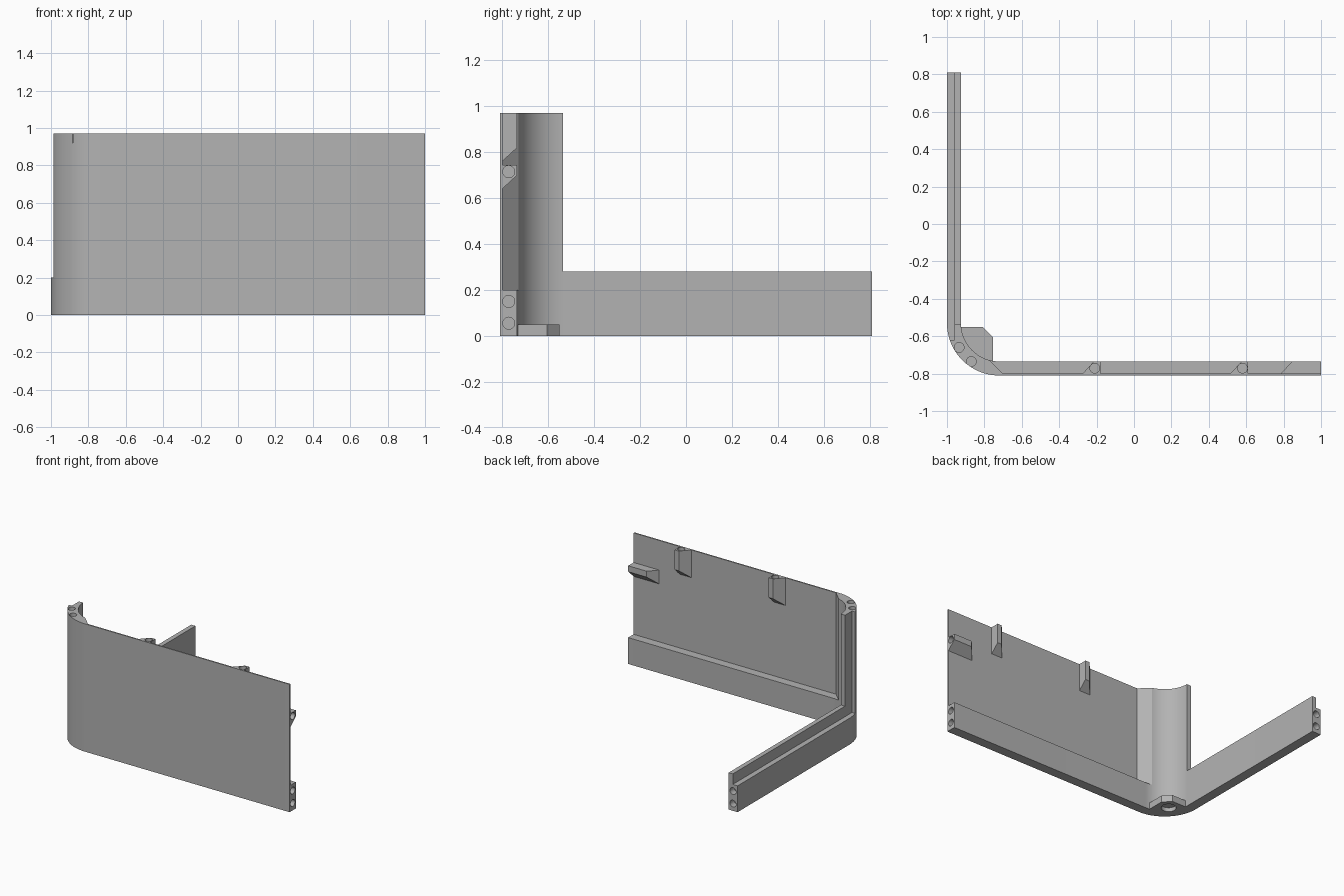
import bpy, bmesh
from math import sin, cos, pi
from mathutils import Vector, Matrix

if "Cube" in bpy.data.objects:
    bpy.data.objects.remove(bpy.data.objects["Cube"])

grey = bpy.data.materials.new("plain grey")
grey.use_nodes = True
colour = (0.45, 0.45, 0.45, 1)
grey.diffuse_color = colour
grey.node_tree.nodes["Principled BSDF"].inputs["Base Color"].default_value = colour

TOP, RAIL, LIP = 0.97, 0.2, 0.28
OUT, SKIN, IN = -0.81, -0.8, -0.735      # front wall layers in y
CX, CY, R_OUT, R_IN = -0.72, -0.53, 0.28, 0.205


def finish(name, bm):
    bmesh.ops.recalc_face_normals(bm, faces=bm.faces)
    mesh = bpy.data.meshes.new(name)
    bm.to_mesh(mesh)
    bm.free()
    mesh.materials.append(grey)
    obj = bpy.data.objects.new(name, mesh)
    bpy.context.collection.objects.link(obj)
    return obj


def prism(name, outline, z0, z1):
    bm = bmesh.new()
    face = bm.faces.new([bm.verts.new((x, y, z0)) for x, y in outline])
    top = bmesh.ops.extrude_face_region(bm, geom=[face])["geom"]
    bmesh.ops.translate(bm, vec=(0, 0, z1 - z0),
                        verts=[v for v in top if isinstance(v, bmesh.types.BMVert)])
    return finish(name, bm)


def box(name, x0, x1, y0, y1, z0, z1):
    return prism(name, [(x0, y0), (x1, y0), (x1, y1), (x0, y1)], z0, z1)


def peg(name, centre, axis, depth, radius=0.026):
    """Cylinder cutter reaching depth below a surface along axis."""
    bm = bmesh.new()
    turn = Vector((0, 0, 1)).rotation_difference(Vector(axis)).to_matrix().to_4x4()
    bmesh.ops.create_cone(bm, cap_ends=True, segments=32, radius1=radius,
                          radius2=radius, depth=2 * depth,
                          matrix=Matrix.Translation(centre) @ turn)
    return finish(name, bm)


def wedge(name, x, z, slope_x, slope_z):
    """Clip block on the panel's back, sloped on its right end and underside."""
    bm = bmesh.new()
    for y, dx, dz in ((SKIN - 0.004, 0, 0), (SKIN, 0, 0), (IN, slope_x, slope_z)):
        for px in (x[0] + dx, x[1]):
            for pz in (z[0] + dz, z[1]):
                bm.verts.new((px, y, pz))
    bmesh.ops.convex_hull(bm, input=bm.verts)
    bmesh.ops.dissolve_limit(bm, angle_limit=0.01, verts=bm.verts, edges=bm.edges)
    return finish(name, bm)


def combine(body, tool, operation):
    mod = body.modifiers.new(operation, "BOOLEAN")
    mod.operation, mod.object, mod.solver = operation, tool, "EXACT"
    bpy.context.view_layer.objects.active = body
    bpy.ops.object.modifier_apply(modifier=mod.name)
    bpy.data.objects.remove(tool)


def arc(radius, start, end, steps=24):
    return [(CX + radius * cos(a), CY + radius * sin(a))
            for a in (start + (end - start) * i / steps for i in range(steps + 1))]


# Wall with a rounded corner, extruded to full height
outline = ([(-1, 0.81)] + arc(R_OUT, pi, 1.5 * pi) + [(1, OUT), (1, IN)]
           + arc(R_IN, 1.5 * pi, pi) + [(CX - R_IN, 0.81)])
body = prism("corner_wall_panel", outline, 0, TOP)

# Thin front panel above the rail, low side wall, and outer rebate
panel_recess = prism("panel_recess", [(-0.7, SKIN), (1.1, SKIN), (1.1, -0.65), (-0.85, -0.65)],
                     RAIL, 1.1)
combine(body, panel_recess, "DIFFERENCE")
combine(body, box("side_cut", -1.1, -0.8, CY - 0.005, 1, LIP, 1.1), "DIFFERENCE")
combine(body, box("outer_rebate", -1.1, -0.96, -0.62, 1, RAIL, 1.1), "DIFFERENCE")

# Corner foot
foot = prism("corner_foot", [(-0.94, -0.55), (-0.81, -0.55), (-0.755, -0.605),
                             (-0.755, -0.75), (-0.86, -0.72), (-0.93, -0.64)], 0, 0.05)
combine(body, foot, "UNION")

# Clips on the back of the panel
for x0 in (-0.275, 0.515):
    combine(body, wedge("top_clip", (x0, x0 + 0.095), (0.76, TOP), 0.06, 0.06), "UNION")
combine(body, wedge("side_clip", (0.785, 1), (0.64, 0.745), 0.06, 0.06), "UNION")

# Pin holes
up, left, back = (0, 0, 1), (1, 0, 0), (0, 1, 0)
holes = [((x, y, TOP), up) for x, y in
         ((-0.935, -0.66), (-0.87, -0.735), (-0.21, -0.771), (0.58, -0.771))]
holes += [((1, -0.772, z), left) for z in (0.055, 0.15, 0.715)]
holes += [((-0.962, 0.81, z), back) for z in (0.055, 0.15)]
for centre, axis in holes:
    combine(body, peg("pin_hole", centre, axis, 0.05), "DIFFERENCE")
combine(body, peg("foot_hole", (-0.845, -0.635, 0), up, 0.03, 0.052), "DIFFERENCE")

# Smooth curves, crisp edges
bpy.ops.object.select_all(action="DESELECT")
body.select_set(True)
bpy.context.view_layer.objects.active = body
bpy.ops.object.shade_smooth_by_angle()
